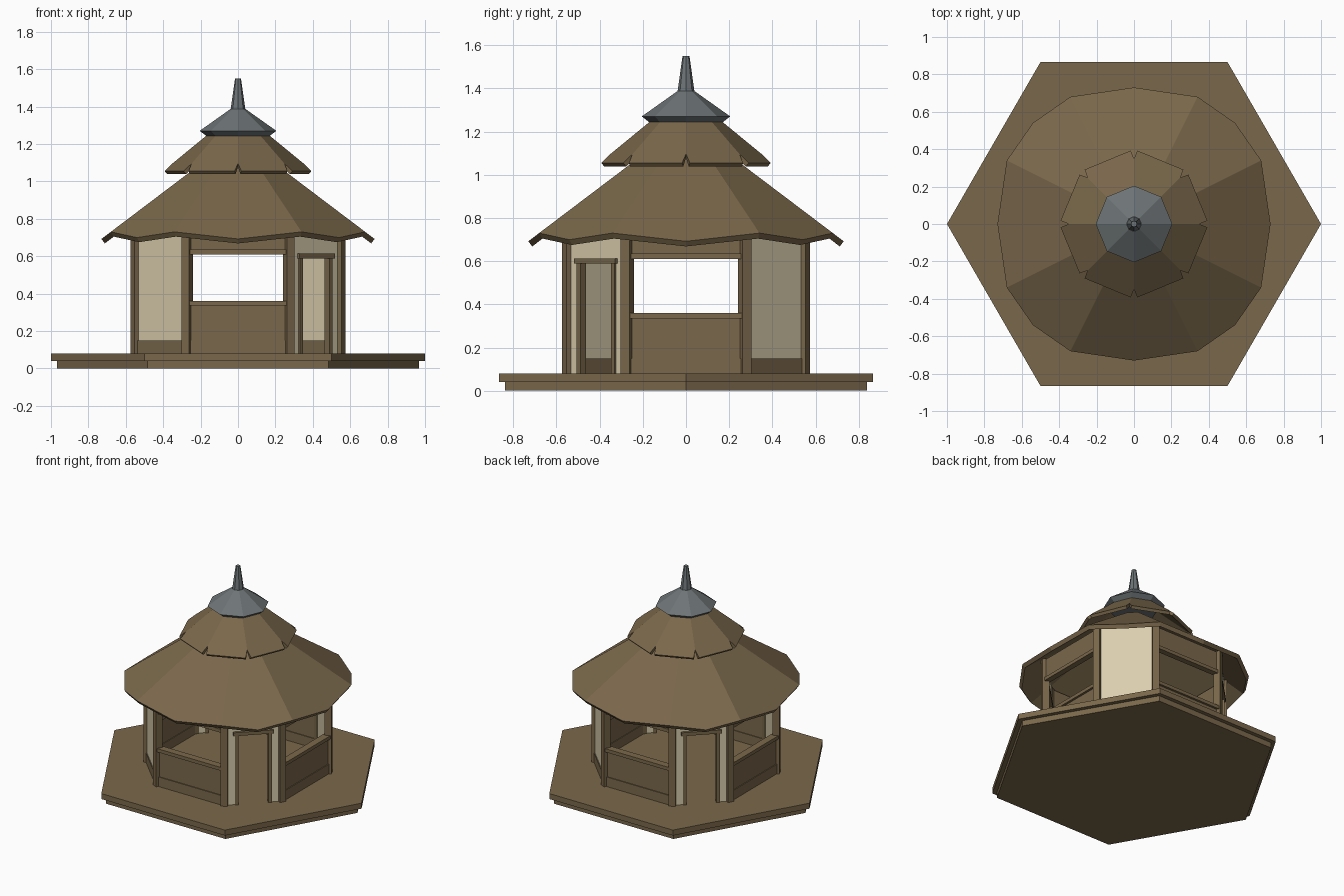
import bpy, bmesh, math
from mathutils import Vector, Matrix

if "Cube" in bpy.data.objects:
    bpy.data.objects.remove(bpy.data.objects["Cube"])


def material(name, rgb):
    m = bpy.data.materials.new(name)
    m.diffuse_color = (*rgb, 1)
    m.use_nodes = True
    m.node_tree.nodes["Principled BSDF"].inputs["Base Color"].default_value = m.diffuse_color
    return m


WOOD = material("brown wood", (0.195, 0.138, 0.070))
CREAM = material("cream plaster", (0.70, 0.62, 0.42))
STEEL = material("grey metal", (0.155, 0.175, 0.182))


def finish(name, bm, mat):
    bmesh.ops.recalc_face_normals(bm, faces=bm.faces)
    me = bpy.data.meshes.new(name)
    bm.to_mesh(me)
    bm.free()
    me.materials.append(mat)
    ob = bpy.data.objects.new(name, me)
    bpy.context.collection.objects.link(ob)
    return ob


def lathe(name, profile, sides, mat):
    """Flat-sided solid from (radius, z) rings, first corner on +x."""
    bm = bmesh.new()
    rings = [[bm.verts.new((r * math.cos(math.tau * i / sides),
                            r * math.sin(math.tau * i / sides), z))
              for i in range(sides)] for r, z in profile]
    for a, b in zip(rings, rings[1:]):
        for i in range(sides):
            j = (i + 1) % sides
            bm.faces.new((a[i], a[j], b[j], b[i]))
    bm.faces.new(rings[0][::-1])
    bm.faces.new(rings[-1])
    return finish(name, bm, mat)


def wall_box(name, angle, n, u, z, mat):
    """Box in a wall frame: n = outward range, u = range along wall, z = height range."""
    bm = bmesh.new()
    bmesh.ops.create_cube(bm, size=1)
    size = Vector((n[1] - n[0], u[1] - u[0], z[1] - z[0]))
    mid = Vector((n[0] + n[1], u[0] + u[1], z[0] + z[1])) / 2
    bm.transform(Matrix.Rotation(math.radians(angle), 4, 'Z')
                 @ Matrix.Translation(mid) @ Matrix.Diagonal((*size, 1)))
    return finish(name, bm, mat)


def roof(name, panels, thickness):
    bm = bmesh.new()
    for pts in panels:
        bm.faces.new([bm.verts.new(p) for p in pts])
    bmesh.ops.remove_doubles(bm, verts=bm.verts, dist=1e-4)
    bmesh.ops.recalc_face_normals(bm, faces=bm.faces)
    up = sum(f.normal.z for f in bm.faces) > 0
    ob = finish(name, bm, WOOD)
    if not up:
        ob.data.flip_normals()
    mod = ob.modifiers.new("thickness", 'SOLIDIFY')
    mod.thickness = thickness
    mod.offset = -1
    mod.use_even_offset = True
    return ob


# Stepped hexagonal deck
lathe("deck_base", [(0.967, 0), (0.967, 0.042)], 6, WOOD)
lathe("deck_top", [(1, 0.04), (1, 0.08)], 6, WOOD)

# Corner posts of the eight-sided room
for q in range(4):
    for s in (-1, 1):
        a = 90 * q + s * 26.6
        wall_box(f"post_{q}_{s}", a, (0.583, 0.63), (-0.023, 0.023), (0.08, 0.78), WOOD)

# Open window walls on the four straight sides
for q in range(4):
    a, w = 90 * q, (-0.265, 0.265)
    wall_box(f"window_panel_{q}", a, (0.53, 0.552), w, (0.08, 0.34), WOOD)
    wall_box(f"baseboard_{q}", a, (0.525, 0.558), w, (0.08, 0.15), WOOD)
    wall_box(f"window_sill_{q}", a, (0.515, 0.568), w, (0.335, 0.36), WOOD)
    wall_box(f"window_head_{q}", a, (0.52, 0.562), w, (0.61, 0.635), WOOD)
    wall_box(f"header_board_{q}", a, (0.53, 0.552), w, (0.63, 0.775), WOOD)

# Diagonal walls: plaster on two, doorways on the other two
for q in range(4):
    a = 45 + 90 * q
    n = (0.563, 0.583)
    if q % 2 == 0:
        wall_box(f"plaster_wall_{q}", a, n, (-0.18, 0.18), (0.08, 0.78), CREAM)
        wall_box(f"plaster_baseboard_{q}", a, (0.557, 0.589), (-0.18, 0.18), (0.08, 0.15), WOOD)
    else:
        wall_box(f"plaster_over_door_{q}", a, n, (-0.18, 0.18), (0.60, 0.78), CREAM)
        wall_box(f"door_lintel_{q}", a, (0.548, 0.60), (-0.135, 0.135), (0.588, 0.613), WOOD)
        for s in (-1, 1):
            wall_box(f"plaster_strip_{q}_{s}", a, n, sorted((s * 0.115, s * 0.18)), (0.08, 0.61), CREAM)
            wall_box(f"door_jamb_{q}_{s}", a, (0.555, 0.592), sorted((s * 0.10, s * 0.124)), (0.08, 0.59), WOOD)

# Main roof: eight flat panels, each eave dropping to a point at its middle
corners = []
for q in range(4):
    rot = Matrix.Rotation(math.radians(90 * q), 3, 'Z')
    corners += [rot @ Vector((0.68, -0.34, 0)), rot @ Vector((0.68, 0.34, 0))]


def on_ridge(c, k):
    return Vector((c.x * k, c.y * k, 0.73 + (1 - k) * 0.514))


panels = []
for i in range(8):
    c, d = corners[i], corners[(i + 1) % 8]
    tip = (on_ridge(c, 1) + on_ridge(d, 1)) / 2
    k = 0.73 / 0.68 if i % 2 == 0 else 0.764 / 0.721
    panels.append([on_ridge(c, 1), on_ridge(tip, k), on_ridge(d, 1),
                   on_ridge(d, 0.15), on_ridge(c, 0.15)])
roof("main_roof", panels, 0.03)


# Upper roof: eight panels with V notches at the ridges
def ridge(i, r):
    a = math.tau * i / 8
    return Vector((r * math.cos(a), r * math.sin(a), 1.055 + (0.40 - r) * 0.82))


panels = []
for i in range(8):
    a, b = ridge(i, 0.40), ridge(i + 1, 0.40)
    panels.append([a.lerp(b, 0.065), a.lerp(b, 0.935), ridge(i + 1, 0.35),
                   ridge(i + 1, 0.165), ridge(i, 0.165), ridge(i, 0.35)])
roof("upper_roof", panels, 0.022)

# Metal cap and spire
lathe("metal_cap", [(0.155, 1.232), (0.205, 1.27), (0.04, 1.387)], 8, STEEL)
lathe("spire", [(0.04, 1.38), (0.016, 1.55)], 8, STEEL)
